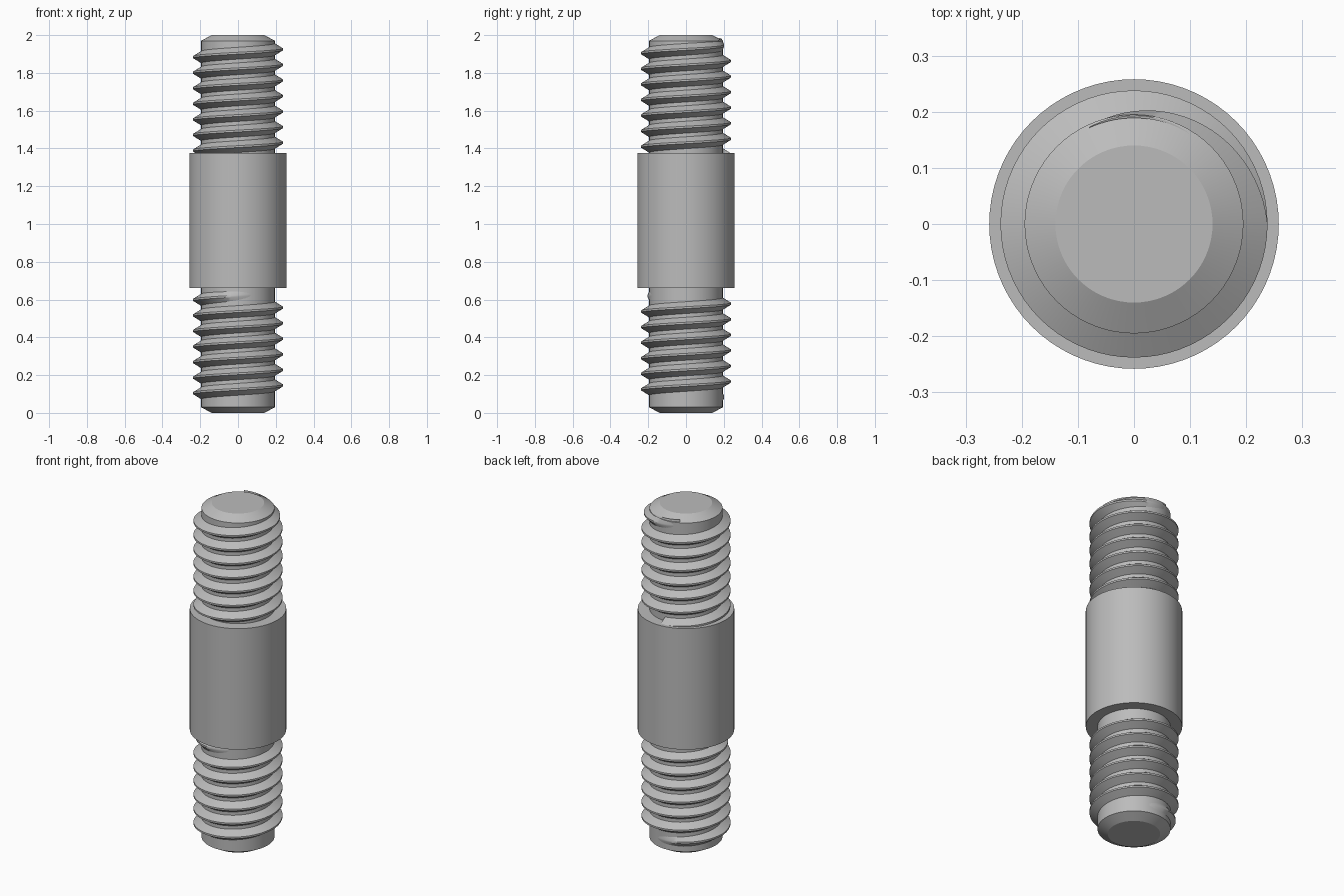
import bpy, bmesh
from math import cos, sin, radians, pi

cube = bpy.data.objects.get("Cube")
if cube:
    bpy.data.objects.remove(cube)

STEEL = bpy.data.materials.new("plain steel")
STEEL.use_nodes = True
STEEL.diffuse_color = (0.5, 0.5, 0.5, 1)
STEEL.node_tree.nodes["Principled BSDF"].inputs["Base Color"].default_value = (0.5, 0.5, 0.5, 1)

CORE, CREST, PITCH, SEGS = 0.195, 0.238, 0.0824, 72


def finish(name, bm, sharp):
    bmesh.ops.recalc_face_normals(bm, faces=bm.faces)
    mesh = bpy.data.meshes.new(name)
    bm.to_mesh(mesh)
    bm.free()
    mesh.materials.append(STEEL)
    obj = bpy.data.objects.new(name, mesh)
    bpy.context.collection.objects.link(obj)
    bpy.ops.object.select_all(action='DESELECT')
    obj.select_set(True)
    bpy.context.view_layer.objects.active = obj
    bpy.ops.object.shade_smooth_by_angle(angle=radians(sharp))


def skin(bm, rows, closed=False):
    """Bridge consecutive rows of vertices with quads."""
    count = len(rows[0])
    for a, b in zip(rows, rows[1:]):
        for i in range(count if closed else count - 1):
            j = (i + 1) % count
            bm.faces.new((a[i], a[j], b[j], b[i]))


def lathe(name, profile):
    """Turn a (radius, height) profile around z and cap both ends."""
    bm = bmesh.new()
    rows = [[bm.verts.new((r * cos(2 * pi * i / SEGS), r * sin(2 * pi * i / SEGS), z))
             for i in range(SEGS)] for r, z in profile]
    skin(bm, rows, closed=True)
    bm.faces.new(rows[0])
    bm.faces.new(rows[-1])
    finish(name, bm, 20)


def thread(name, z_zero, start, end, fade_in, fade_out):
    """Right-handed ridge; z_zero is the crest height at angle 0, angles in degrees."""
    bm = bmesh.new()
    rows = []
    step = 360 // SEGS
    for deg in range(start, end + 1, step):
        fade = 1.0
        if fade_in:
            fade = min(fade, (deg - start) / fade_in)
        if fade_out:
            fade = min(fade, (end - deg) / fade_out)
        tip = CORE - 0.004 + (CREST - CORE + 0.004) * fade
        z = z_zero + PITCH * deg / 360
        a = radians(deg)
        section = ((CORE - 0.006, -0.035), (tip, -0.005), (tip, 0.005), (CORE - 0.006, 0.035))
        rows.append([bm.verts.new((r * cos(a), r * sin(a), z + dz)) for r, dz in section])
    skin(bm, rows, closed=True)
    bm.faces.new(rows[0])
    bm.faces.new(rows[-1])
    finish(name, bm, 30)


# Chamfered rod running the full height
lathe("rod", [(0.14, 0), (CORE, 0.03), (CORE, 1.97), (0.14, 2)])

# Plain cylindrical collar in the middle
lathe("collar", [(0.258, 0.662), (0.258, 1.376)])

# Lower thread fades out at both ends, upper thread runs into the collar
thread("lower_thread", 0.063, 65, 6 * 360 + 300, 115, 120)
thread("upper_thread", 1.348, 90, 7 * 360 + 115, 0, 115)
